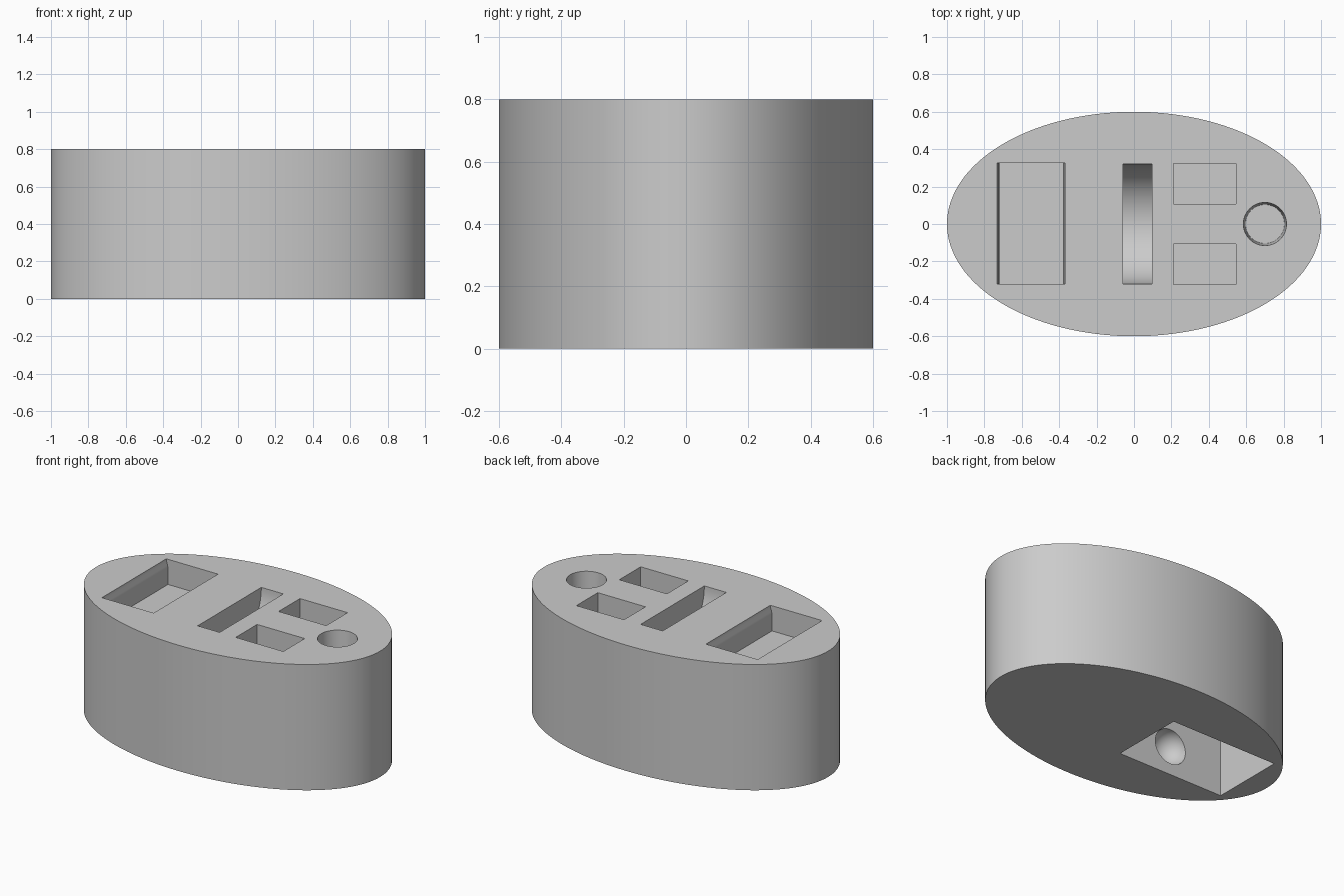
import bpy, bmesh, math
from mathutils import Matrix, Vector

cube = bpy.data.objects.get("Cube")
if cube:
    bpy.data.objects.remove(cube, do_unlink=True)

grey = bpy.data.materials.new("plain grey")
grey.use_nodes = True
colour = (0.6, 0.6, 0.6, 1)
grey.diffuse_color = colour
grey.node_tree.nodes["Principled BSDF"].inputs["Base Color"].default_value = colour

H = 0.8  # height of the block


def finish(name, bm):
    bmesh.ops.recalc_face_normals(bm, faces=bm.faces)
    mesh = bpy.data.meshes.new(name)
    bm.to_mesh(mesh)
    bm.free()
    mesh.materials.append(grey)
    obj = bpy.data.objects.new(name, mesh)
    bpy.context.collection.objects.link(obj)
    return obj


def prism(name, profile, axis, lo, hi):
    """Extrude a closed profile along an axis: x uses (y, z), y uses (x, z), z uses (x, y)."""
    place = {"x": lambda a, b: (lo, a, b), "y": lambda a, b: (a, lo, b),
             "z": lambda a, b: (a, b, lo)}[axis]
    bm = bmesh.new()
    face = bm.faces.new([bm.verts.new(place(a, b)) for a, b in profile])
    out = bmesh.ops.extrude_face_region(bm, geom=[face])
    step = Vector([(hi - lo) if axis == c else 0 for c in "xyz"])
    bmesh.ops.translate(bm, vec=step, verts=[v for v in out["geom"] if isinstance(v, bmesh.types.BMVert)])
    return finish(name, bm)


def box(name, x0, x1, y0, y1, z0, z1):
    return prism(name, [(x0, y0), (x1, y0), (x1, y1), (x0, y1)], "z", z0, z1)


# Oval block
N = 128
oval = [(math.cos(2 * math.pi * i / N), 0.6 * math.sin(2 * math.pi * i / N)) for i in range(N)]
body = prism("oval_block", oval, "z", 0, H)

cutters = []

# Wide pocket with softly narrowed long sides
mid = -0.55
side = [(0.182, 0.9), (0.182, H), (0.179, 0.78), (0.173, 0.762), (0.17, 0.74), (0.17, 0.64)]
profile = [(mid + a, z) for a, z in side] + [(mid - a, z) for a, z in reversed(side)]
cutters.append(prism("wide_pocket", profile, "y", -0.322, 0.325))

# Round-bottomed slot
arc = [(0.32 * math.cos(math.pi * i / 48), H - 0.32 * math.sin(math.pi * i / 48)) for i in range(49)]
cutters.append(prism("curved_slot", [(0.32, 0.9)] + arc + [(-0.32, 0.9)], "x", -0.06, 0.095))

# Pair of small pockets
for s in (-1, 1):
    cutters.append(box("small_pocket", 0.21, 0.545, *sorted((s * 0.108, s * 0.323)), 0.5, 0.9))

# Slightly tapered round hole
bm = bmesh.new()
bmesh.ops.create_cone(bm, cap_ends=True, segments=64, radius1=0.104, radius2=0.119, depth=0.4,
                      matrix=Matrix.Translation((0.7, 0, 0.7)))
cutters.append(finish("round_hole", bm))

# Compartment in the underside, with a rounded dent in each long wall
cutters.append(box("underside_compartment", -0.853, -0.097, -0.24, 0.24, -0.1, 0.4))
for s in (-1, 1):
    bm = bmesh.new()
    bmesh.ops.create_uvsphere(bm, u_segments=40, v_segments=20, radius=0.113,
                              matrix=Matrix.Translation((-0.475, s * 0.24, 0.186)))
    cutters.append(finish("wall_dent", bm))

# Cut every recess out of the block, then drop the cutters
bpy.context.view_layer.objects.active = body
for cutter in cutters:
    cutter.hide_render = True
    mod = body.modifiers.new(cutter.name, "BOOLEAN")
    mod.operation = "DIFFERENCE"
    mod.solver = "EXACT"
    mod.object = cutter
    bpy.ops.object.modifier_apply(modifier=mod.name)
    bpy.data.objects.remove(cutter, do_unlink=True)

for obj in bpy.context.selected_objects:
    obj.select_set(False)
body.select_set(True)
bpy.ops.object.shade_smooth_by_angle(angle=math.radians(30))
